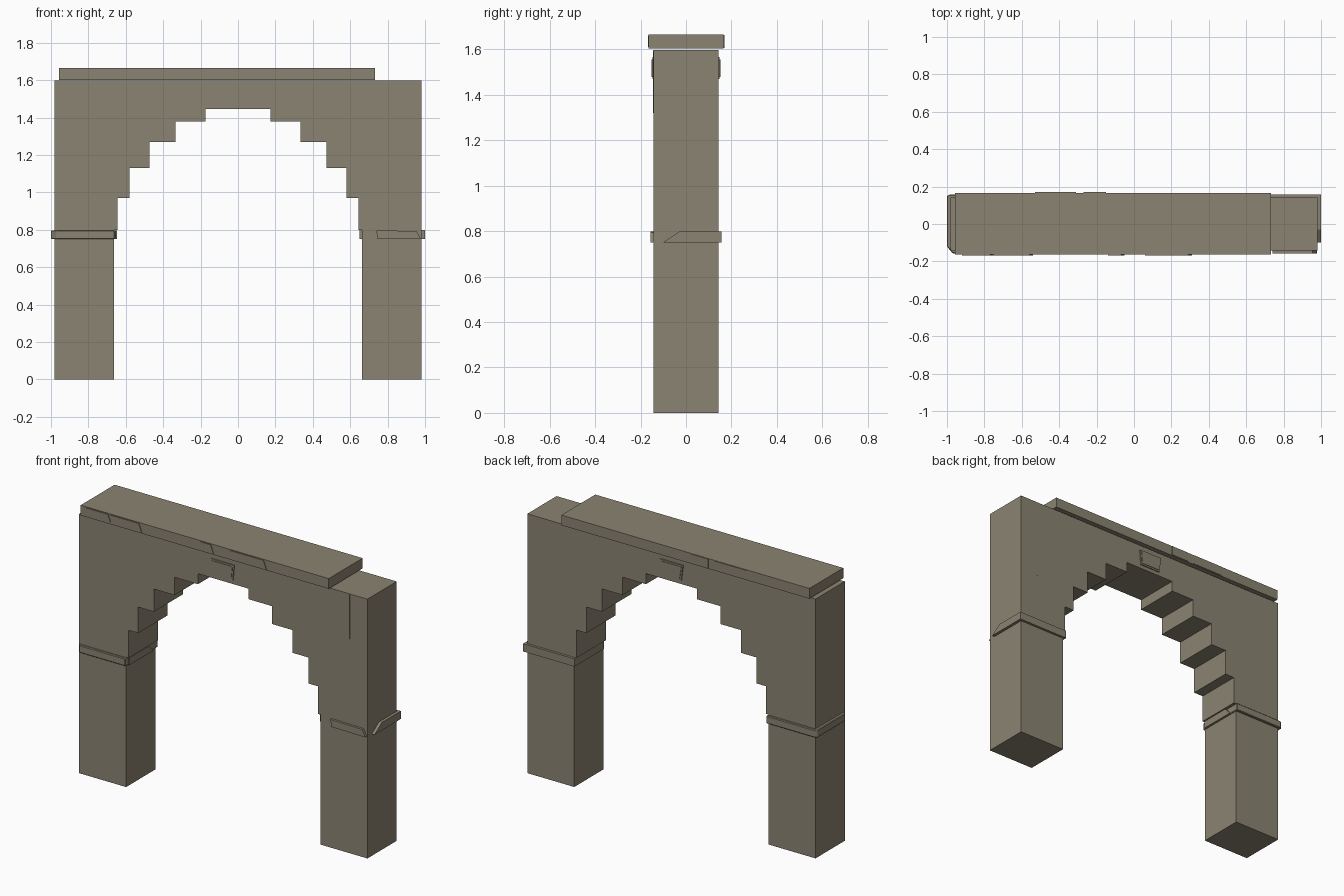
import bpy
import bmesh
from mathutils import Vector

cube = bpy.data.objects.get("Cube")
if cube:
    bpy.data.objects.remove(cube, do_unlink=True)

stone = bpy.data.materials.new("weathered stone")
stone.use_nodes = True
colour = (0.26, 0.23, 0.17, 1)
stone.diffuse_color = colour
stone.node_tree.nodes["Principled BSDF"].inputs["Base Color"].default_value = colour
stone.node_tree.nodes["Principled BSDF"].inputs["Roughness"].default_value = 0.9


def prism(name, outline, axis, low, high, bevel=0):
    """Extrude a 2D outline along an axis; outline uses the other two axes in order."""
    def place(a, b):
        co = [a, b]
        co.insert("xyz".index(axis), low)
        return co
    bm = bmesh.new()
    face = bm.faces.new([bm.verts.new(place(a, b)) for a, b in outline])
    step = Vector([high - low if c == axis else 0 for c in "xyz"])
    ext = bmesh.ops.extrude_face_region(bm, geom=[face], use_keep_orig=True)
    moved = [g for g in ext["geom"] if isinstance(g, bmesh.types.BMVert)]
    bmesh.ops.translate(bm, verts=moved, vec=step)
    bmesh.ops.recalc_face_normals(bm, faces=bm.faces)
    mesh = bpy.data.meshes.new(name)
    bm.to_mesh(mesh)
    bm.free()
    mesh.materials.append(stone)
    ob = bpy.data.objects.new(name, mesh)
    bpy.context.collection.objects.link(ob)
    if bevel:
        mod = ob.modifiers.new("soft edge", "BEVEL")
        mod.width, mod.segments = bevel, 1
    return ob


def rect(a0, a1, b0, b1):
    return [(a0, b0), (a1, b0), (a1, b1), (a0, b1)]


# Stepped arch wall with both legs
steps = [(0.662, 0), (0.662, 0.8), (0.645, 0.8), (0.645, 0.97), (0.58, 0.97),
         (0.58, 1.13), (0.473, 1.13), (0.473, 1.27), (0.333, 1.27),
         (0.333, 1.38), (0.173, 1.38), (0.173, 1.445)]
half = [(0.982, 1.597), (0.982, 0)] + steps
prism("arch_wall", half + [(-x, z) for x, z in reversed(half)], "y", -0.143, 0.142)

# Broken top slab with slightly raised stones along both faces
prism("top_slab", rect(-0.957, 0.733, -0.164, 0.166), "z", 1.602, 1.665)
for i, (a, b) in enumerate([(-0.92, -0.75), (-0.75, -0.54), (-0.14, -0.05), (0.06, 0.31)]):
    prism(f"slab_front_stone_{i}", [(a, 1.61), (b, 1.61), (b - 0.02, 1.66), (a, 1.66)],
          "y", -0.168, -0.16)
for i, (a, b) in enumerate([(-0.53, -0.31), (-0.27, -0.15)]):
    prism(f"slab_back_stone_{i}", rect(a, b, 1.605, 1.663), "y", 0.16, 0.17)

# Keystones on both faces
key = [(-0.083, 1.565), (0.077, 1.565), (0.069, 1.468), (-0.07, 1.468)]
inner = [(-0.073, 1.555), (0.067, 1.555), (0.06, 1.478), (-0.061, 1.478)]
for name, s in (("front", -1), ("back", 1)):
    prism(name + "_keystone", key, "y", s * 0.13, s * 0.148)
    prism(name + "_keystone_face", inner, "y", s * 0.14, s * 0.151)

# Moulding around the right leg, chamfered at its outer front corner
prism("right_leg_band", [(-1.0, -0.12), (-0.97, -0.157), (-0.66, -0.157),
                         (-0.655, -0.143), (-0.655, 0.157), (-0.985, 0.157), (-1.0, 0.15)],
      "z", 0.75, 0.797, 0.004)
prism("right_leg_band_chip", [(-0.13, 0.75), (0.1, 0.75), (0.06, 0.795), (-0.13, 0.795)],
      "x", -0.67, -0.648)

# Worn moulding pieces on the left leg
prism("left_leg_front_band", [(0.745, 0.752), (0.978, 0.75), (0.955, 0.793), (0.74, 0.797)],
      "y", -0.157, -0.13)
prism("left_leg_side_band", [(-0.1, 0.75), (0.157, 0.75), (0.157, 0.798), (-0.03, 0.798)],
      "x", 0.97, 1.0)
prism("left_leg_back_band", rect(0.65, 1.0, 0.75, 0.798), "y", 0.13, 0.157)
prism("left_leg_inner_band", rect(-0.13, 0.15, 0.75, 0.798), "x", 0.65, 0.68)

# Fine upright seams in the upper wall
prism("left_front_seam", rect(0.858, 0.862, 1.32, 1.595), "y", -0.145, -0.14)
prism("left_back_seam", rect(0.858, 0.862, 1.1, 1.595), "y", 0.14, 0.144)
prism("right_back_seam", rect(-0.782, -0.778, 1.2, 1.595), "y", 0.14, 0.144)
